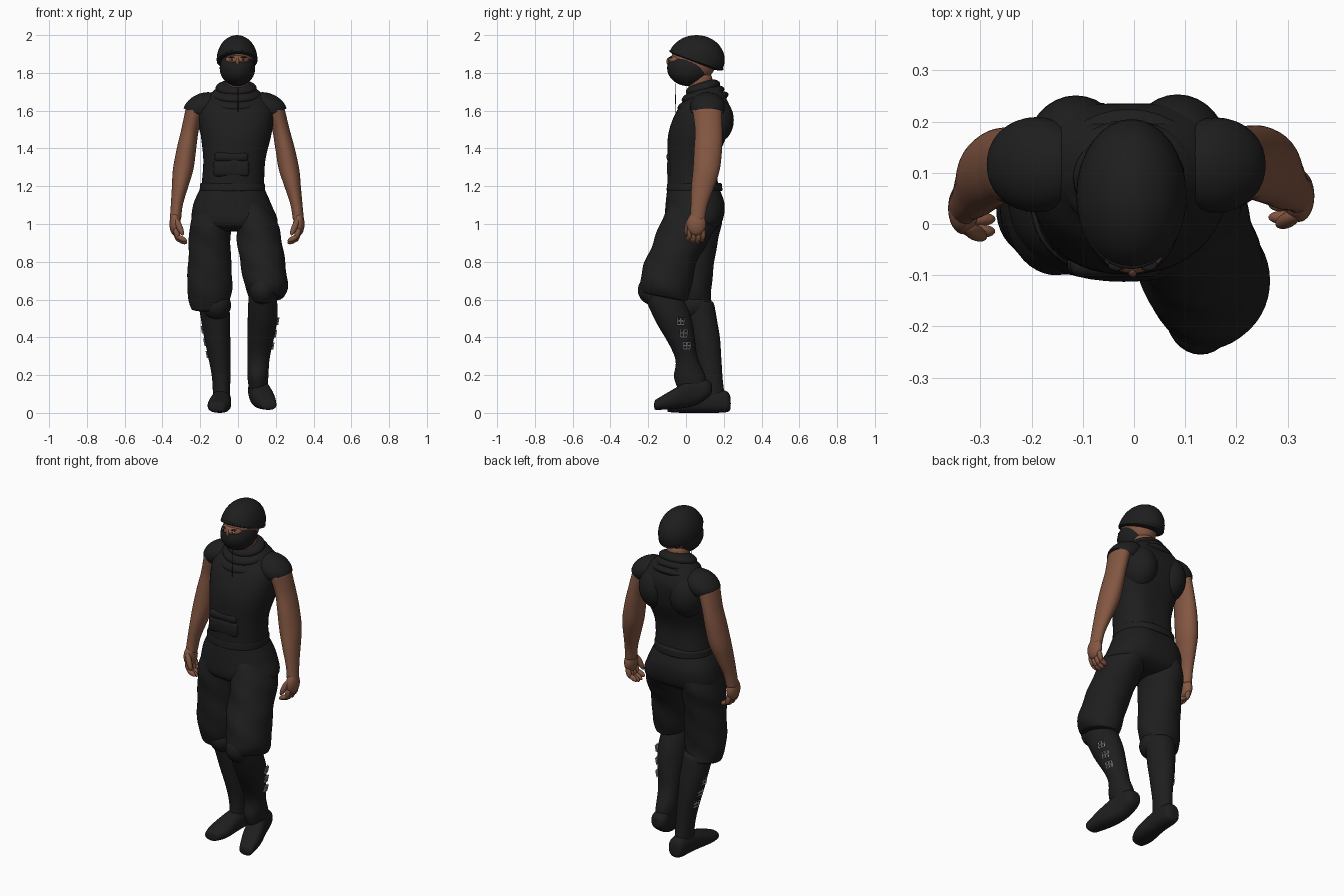
import bpy
import bmesh
import math
from mathutils import Euler, Matrix, Vector

if "Cube" in bpy.data.objects:
    bpy.data.objects.remove(bpy.data.objects["Cube"], do_unlink=True)

SIDES = 24
STEPS = 5
BOTH_SIDES = (("left", 1), ("right", -1))


def material(name, red, green, blue):
    mat = bpy.data.materials.new(name)
    mat.use_nodes = True
    mat.diffuse_color = (red, green, blue, 1)
    shader = mat.node_tree.nodes["Principled BSDF"]
    shader.inputs["Base Color"].default_value = mat.diffuse_color
    shader.inputs["Roughness"].default_value = .8
    return mat


cloth = material("black cloth", .013, .013, .013)
skin = material("brown skin", .23, .095, .055)
metal = material("grey metal", .4, .42, .44)
white = material("eye white", .5, .42, .36)


def finish(name, bm, mat, smooth=True):
    bmesh.ops.recalc_face_normals(bm, faces=bm.faces)
    mesh = bpy.data.meshes.new(name)
    bm.to_mesh(mesh)
    bm.free()
    mesh.materials.append(mat)
    for poly in mesh.polygons:
        poly.use_smooth = smooth
    obj = bpy.data.objects.new(name, mesh)
    bpy.context.collection.objects.link(obj)
    return obj


def spline(rows):
    """Pass a smooth curve through the rows, easing every value alike."""
    rows = [Vector((*row, 0)[:6]) for row in rows]
    padded = [rows[0], *rows, rows[-1]]
    for before, start, end, after in zip(padded, padded[1:], padded[2:], padded[3:]):
        leave, arrive = (end - before) / 2, (after - start) / 2
        for step in range(STEPS):
            t = step / STEPS
            ease = t * t * (3 - 2 * t)
            yield (start.lerp(end, ease) + leave * t * (1 - t) ** 2
                   - arrive * t * t * (1 - t))
    yield rows[-1]


def loft(name, mat, *rows, lying=False, power=1, fold=0, groove=0):
    """Skin over oval rings: x, y, z, half width, half depth, optional tilt."""
    bm = bmesh.new()
    rings = []
    for x, y, z, wide, deep, tilt in spline(rows):
        ring = []
        for k in range(SIDES):
            angle = math.tau * k / SIDES
            c, s = math.cos(angle), math.sin(angle)
            swell = 1 + fold * math.sin(3 * angle + 40 * z)
            u = math.copysign(abs(c) ** power, c) * wide * swell
            v = math.copysign(abs(s) ** power, s) * deep * swell
            v -= groove * max(0, s) ** 12
            if lying:
                spot = (x + u, y, max(z + v, 0))
            else:
                spot = (x + u, y + v, z + tilt * v)
            ring.append(bm.verts.new(spot))
        rings.append(ring)
    for low, high in zip(rings, rings[1:]):
        for k in range(SIDES):
            bm.faces.new((low[k - 1], low[k], high[k], high[k - 1]))
    for end in (rings[0], rings[-1]):
        bm.faces.new(end)
    obj = finish(name, bm, mat)
    obj.modifiers.new("smooth", "SUBSURF").levels = 1
    return obj


def ball(name, mat, centre, radii, turn=(0, 0, 0), cut=None):
    """Oval ball; cut is a point and a normal, and keeps the normal's side."""
    bm = bmesh.new()
    bmesh.ops.create_uvsphere(bm, u_segments=32, v_segments=20, radius=1)
    place = Matrix.LocRotScale(Vector(centre), Euler(turn), Vector(radii))
    bmesh.ops.transform(bm, matrix=place, verts=bm.verts)
    if cut:
        point, normal = cut
        bmesh.ops.bisect_plane(bm, geom=[*bm.verts, *bm.edges, *bm.faces],
                               plane_co=point, plane_no=normal, clear_inner=True)
    return finish(name, bm, mat)


def block(name, mat, centre, size):
    bm = bmesh.new()
    bmesh.ops.create_cube(bm, size=1)
    place = Matrix.LocRotScale(Vector(centre), None, Vector(size))
    bmesh.ops.transform(bm, matrix=place, verts=bm.verts)
    bevel = finish(name, bm, mat).modifiers.new("round", "BEVEL")
    bevel.width, bevel.segments = .02, 3


# Head, face and headwear; the mask leaves only the eyes bare
ball("head", skin, (0, .04, 1.86), (.085, .12, .11))
loft("neck", skin, (-.01, .09, 1.64, .065, .07), (0, .07, 1.8, .06, .065))
ball("bare_eye_strip", skin, (-.003, -.05, 1.868), (.062, .046, .028))
ball("nose", skin, (-.003, -.088, 1.86), (.01, .016, .022))
for label, side in BOTH_SIDES:
    x = side * .03 - .003
    ball(label + "_eye", white, (x, -.083, 1.87), (.011, .009, .005))
    ball(label + "_pupil", cloth, (x, -.089, 1.87), (.005, .005, .005))
    ball(label + "_brow", cloth, (x, -.079, 1.882), (.018, .012, .004))
ball("face_mask", cloth, (-.003, .015, 1.825), (.094, .115, .095),
     cut=((0, 0, 1.895), (0, .1, -1)))
ball("beanie", cloth, (-.005, .055, 1.87), (.108, .15, .13),
     cut=((0, .055, 1.86), (0, .35, 1)))
ball("beanie_band", cloth, (-.005, .055, 1.868), (.108, .152, .024), turn=(-.34, 0, 0))

# Sleeveless top
loft("torso", cloth,
     (-.03, .045, 1.16, .17, .145), (-.02, .04, 1.33, .165, .14),
     (-.01, .07, 1.48, .19, .165), (-.01, .1, 1.6, .2, .15),
     (-.01, .115, 1.67, .16, .11), (-.01, .11, 1.73, .09, .08),
     power=.9, groove=.015)
loft("waist_band", cloth, (-.03, .045, 1.17, .175, .15), (-.03, .045, 1.22, .173, .146),
     power=.9)
block("belly_pouch", cloth, (-.035, -.077, 1.295), (.19, .048, .09))
block("pouch_flap", cloth, (-.035, -.079, 1.355), (.18, .048, .05))

# Draped hood, built from shrinking rolls of cloth
for n in range(3):
    shrink = .023 * n
    ball(f"hood_roll_{n + 1}", cloth, (-.01, .09, 1.65 + .035 * n),
         (.155 - shrink, .14 - shrink, .04), turn=(.28, 0, 0))
ball("neck_cord", cloth, (0, -.055, 1.66), (.002, .002, .09))

# Shoulders, arms and hands, mirrored about the chest
for label, side in BOTH_SIDES:
    def at(out, y, z):
        swing = .04 * (1.6 - z) if side < 0 else 0
        return (side * out - .015 + .8 * swing, y - swing, z)

    ball(label + "_shoulder_blade", cloth, at(.1, .14, 1.55), (.1, .113, .13))
    ball(label + "_sleeve", cloth, at(.175, .115, 1.62), (.105, .093, .07),
         turn=(0, side * .45, 0), cut=(at(.205, .11, 1.585), (-.4 * side, 0, 1)))
    loft(label + "_arm", skin,
         (*at(.21, .11, 1.62), .05, .08), (*at(.242, .12, 1.5), .047, .073),
         (*at(.264, .117, 1.4), .052, .075), (*at(.285, .108, 1.29), .055, .072),
         (*at(.304, .09, 1.2), .044, .062), (*at(.325, .07, 1.1), .032, .045),
         (*at(.335, .06, 1.02), .03, .04))
    ball(label + "_palm", skin, at(.337, .055, 1), (.03, .051, .062))
    for n in range(4):
        y = .018 + .024 * n
        drop = .012 * math.sin(n)
        ball(f"{label}_finger_{n + 1}", skin, at(.33, y, .95 - drop),
             (.015, .014, .035), turn=(0, side * .3, 0))
        ball(f"{label}_fingertip_{n + 1}", skin, at(.305, y - .005, .922 - drop),
             (.014, .013, .03), turn=(0, side * 1.1, 0))
    ball(label + "_thumb", skin, at(.315, .008, .985), (.016, .015, .05),
         turn=(-.2, side * .4, 0))

# Loose trousers, the thighs growing out of the hips
loft("trouser_hips", cloth,
     (-.03, .045, 1.19, .17, .145), (-.03, .055, 1.1, .21, .165),
     (-.015, .045, 1, .225, .155), (-.025, .04, .96, .12, .09), power=.9, groove=.015)
loft("right_trouser_leg", cloth,
     (-.115, .055, 1.13, .09, .13), (-.145, .045, 1, .11, .145),
     (-.15, .035, .86, .112, .125), (-.15, .03, .65, .12, .105),
     (-.155, .05, .54, .09, .09, .1), fold=.025)
loft("left_trouser_leg", cloth,
     (.06, .055, 1.13, .09, .13), (.1, .015, 1, .112, .155),
     (.115, -.03, .9, .12, .145), (.13, -.08, .8, .12, .14),
     (.15, -.11, .67, .115, .135, -.15), (.15, -.11, .61, .09, .12, -.2), fold=.025)

# Tall boots and feet, the left heel lifted in mid stride
loft("right_boot", cloth,
     (-.13, .06, .6, .085, .085), (-.11, .1, .4, .07, .08),
     (-.09, .13, .2, .05, .063), (-.087, .14, .06, .045, .07), fold=.01)
loft("left_boot", cloth,
     (.13, -.15, .68, .07, .1), (.13, -.07, .5, .08, .1),
     (.11, 0, .3, .06, .06), (.105, .02, .19, .056, .085),
     (.108, .04, .1, .045, .07), fold=.01)
ball("left_knee_pad", cloth, (.13, -.17, .65), (.07, .085, .08))
ball("right_knee_pad", cloth, (-.115, .035, .57), (.078, .09, .08))
loft("right_foot", cloth,
     (-.085, .237, .05, .025, .03), (-.086, .21, .06, .048, .058),
     (-.09, .1, .06, .053, .06), (-.1, -.03, .04, .062, .04),
     (-.11, -.1, .03, .04, .025), lying=True, power=.85)
loft("left_foot", cloth,
     (.1, .137, .13, .025, .025), (.102, .11, .125, .048, .05),
     (.11, .04, .11, .054, .075), (.135, -.06, .075, .06, .055),
     (.165, -.17, .04, .04, .025), lying=True, power=.85)

# Three open buckles down the outside of each boot
for (label, side), forward, reach, top in zip(
        BOTH_SIDES, (-.027, .1), (.207, .185), (.485, .44)):
    for n in range(3):
        bm = bmesh.new()
        bmesh.ops.create_grid(bm, x_segments=2, y_segments=2, size=.02)
        spot = Vector((side * (reach - .013 * n), forward + .016 * n, top - .065 * n))
        place = Matrix.LocRotScale(spot, Euler((0, side * 1.75, side * .25)), None)
        bmesh.ops.transform(bm, matrix=place, verts=bm.verts)
        buckle = finish(f"{label}_buckle_{n + 1}", bm, metal, smooth=False)
        buckle.modifiers.new("frame", "WIREFRAME").thickness = .009
